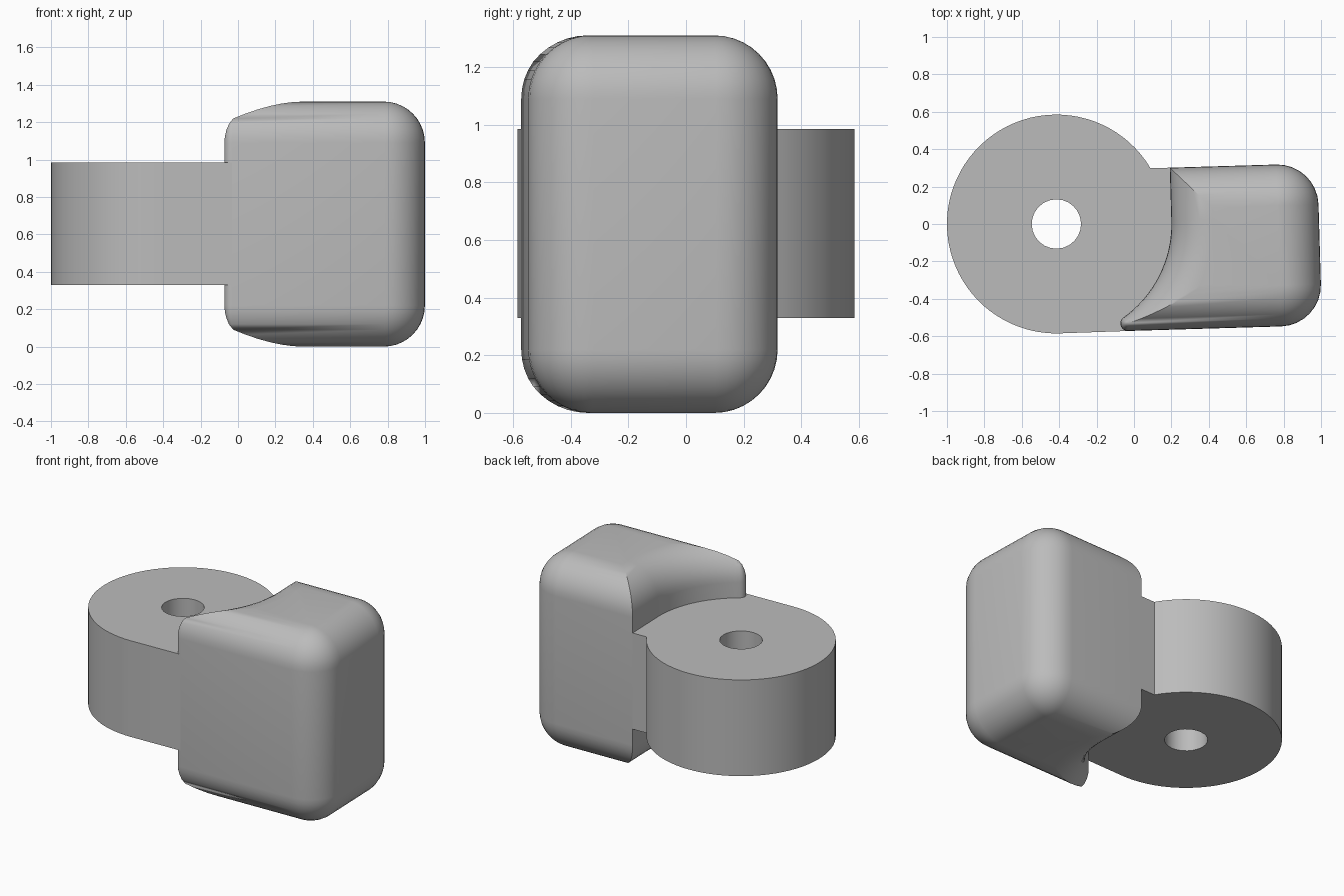
import bpy, bmesh
from math import sin, cos, pi, asin, atan2, sqrt, radians

cube = bpy.data.objects.get("Cube")
if cube:
    bpy.data.objects.remove(cube)

grey = bpy.data.materials.new("plain grey")
grey.use_nodes = True
colour = (0.5, 0.5, 0.5, 1)
grey.diffuse_color = colour
grey.node_tree.nodes["Principled BSDF"].inputs["Base Color"].default_value = colour

HEIGHT = 1.31
HUB_R, BORE_R = 0.585, 0.132
HUB_LOW, HUB_HIGH = 0.33, 0.985
WALL_R = 0.615                    # hollow side of the block, around the hub axis
FRONT, BACK, END = -0.583, 0.283, 1.404
FILLET, TIP = 0.22, 0.04


def arc(cx, cy, r, start, end, n):
    steps = [start + (end - start) * i / n for i in range(n + 1)]
    return [(cx + r * cos(a), cy + r * sin(a)) for a in steps]


def finish(bm, name):
    """Turn a bmesh into a part, placed and turned about the hub axis."""
    bmesh.ops.remove_doubles(bm, verts=bm.verts, dist=0.0003)
    bmesh.ops.recalc_face_normals(bm, faces=bm.faces)
    mesh = bpy.data.meshes.new(name)
    bm.to_mesh(mesh)
    bm.free()
    mesh.materials.append(grey)
    obj = bpy.data.objects.new(name, mesh)
    bpy.context.collection.objects.link(obj)
    obj.location.x = HUB_R - 1
    obj.rotation_euler.z = radians(1.7)
    bpy.ops.object.select_all(action='DESELECT')
    obj.select_set(True)
    bpy.context.view_layer.objects.active = obj
    bpy.ops.object.shade_smooth_by_angle(angle=radians(30))
    return obj


def tip_centre(d):
    t = max(TIP - d, 0)
    y = FRONT + d + t
    return sqrt((WALL_R + d + t) ** 2 - y * y), y, t


def block_outline(d):
    """Outline of the block, moved inwards by d."""
    r = FILLET - d
    x, y, t = tip_centre(d)
    pts = arc(END - FILLET, FRONT + FILLET, r, -pi / 2, 0, 8)
    pts += arc(END - FILLET, BACK - FILLET, r, 0, pi / 2, 8)
    pts.append((WALL_R + d, BACK - d))
    pts += arc(0, 0, WALL_R + d, 0, atan2(y, x), 24)
    pts += arc(x, y, t, atan2(-y, -x), 1.5 * pi, 8)
    return pts


# Rounded block: stacked outlines that shrink towards top and bottom
levels = [(FILLET * (1 - cos(a)), FILLET * (1 - sin(a)))
          for a in (i * pi / 20 for i in range(11))]
rings = [(d, z) for d, z in reversed(levels)]
rings += [(d, HEIGHT - z) for d, z in levels]
bm = bmesh.new()
loops = [[bm.verts.new((x, y, z)) for x, y in block_outline(d)] for d, z in rings]
for low, high in zip(loops, loops[1:]):
    for i in range(len(low)):
        j = (i + 1) % len(low)
        bm.faces.new((low[i], low[j], high[j], high[i]))
bm.faces.new(loops[0])
bm.faces.new(loops[-1])
finish(bm, "rounded_block")

# Hub with its bore, and the web that runs into the block
tx, ty, _ = tip_centre(0)
outer = arc(0, 0, HUB_R, asin(BACK / HUB_R), 1.5 * pi, 56)
outer += [(tx, FRONT), (0.72, -0.3), (0.72, 0.2), (WALL_R, BACK)]
bore = arc(0, 0, BORE_R, 0, 2 * pi, 24)[:-1]
bm = bmesh.new()
edges = []
for outline in (outer, bore):
    vs = [bm.verts.new((x, y, HUB_LOW)) for x, y in outline]
    edges += [bm.edges.new((vs[i - 1], vs[i])) for i in range(len(vs))]
bmesh.ops.triangle_fill(bm, edges=edges, use_beauty=True, use_dissolve=False)
top = bmesh.ops.extrude_face_region(bm, geom=bm.faces[:], use_keep_orig=True)
moved = [g for g in top["geom"] if isinstance(g, bmesh.types.BMVert)]
bmesh.ops.translate(bm, verts=moved, vec=(0, 0, HUB_HIGH - HUB_LOW))
finish(bm, "hub_with_bore")
